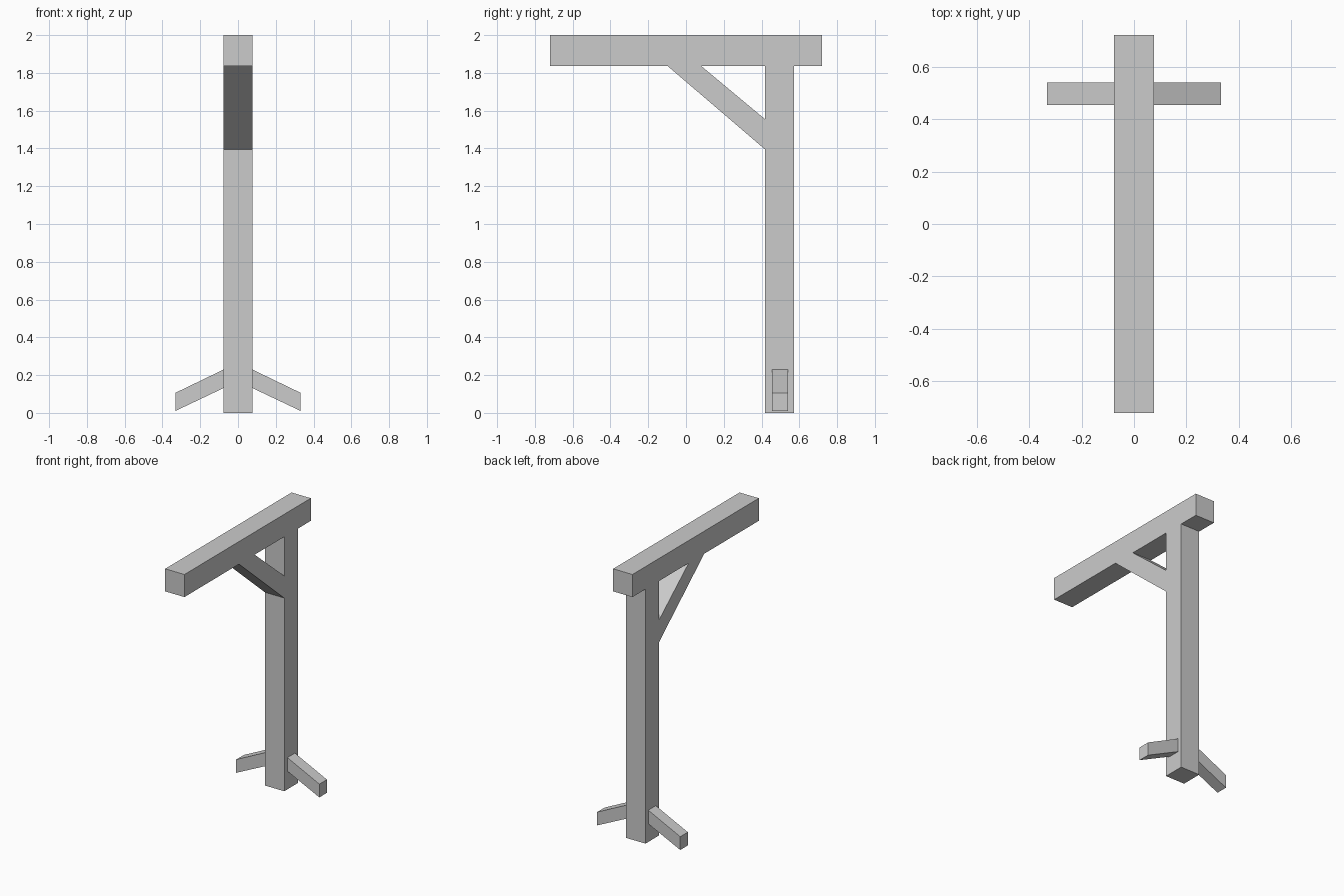
import bpy
import bmesh
from mathutils import Vector

if "Cube" in bpy.data.objects:
    bpy.data.objects.remove(bpy.data.objects["Cube"])

HALF = 0.077    # half thickness of the main timbers
BEAM_Z = 1.837  # underside of the beam
POST_Y = 0.418  # front face of the post


def prism(name, profile, start, direction):
    """Extrude a closed 3D profile along a direction into a solid timber."""
    bm = bmesh.new()
    offset = Vector(start)
    face = bm.faces.new([bm.verts.new(Vector(p) + offset) for p in profile])
    ext = bmesh.ops.extrude_face_region(bm, geom=[face], use_keep_orig=True)
    verts = [g for g in ext["geom"] if isinstance(g, bmesh.types.BMVert)]
    bmesh.ops.translate(bm, verts=verts, vec=direction)
    bmesh.ops.recalc_face_normals(bm, faces=bm.faces)
    mesh = bpy.data.meshes.new(name)
    bm.to_mesh(mesh)
    bm.free()
    obj = bpy.data.objects.new(name, mesh)
    bpy.context.collection.objects.link(obj)
    return obj


def side_timber(name, yz):
    """Timber drawn in the side view, as wide as the post."""
    return prism(name, [(0, y, z) for y, z in yz], (-HALF, 0, 0), (2 * HALF, 0, 0))


# Horizontal beam
side_timber("beam", [(-0.721, BEAM_Z), (0.721, BEAM_Z), (0.721, 2), (-0.721, 2)])

# Upright post
side_timber("post", [(POST_Y, 0), (0.572, 0), (0.572, BEAM_Z), (POST_Y, BEAM_Z)])

# Diagonal brace, cut flush with post and beam
side_timber("brace", [(POST_Y, 1.395), (POST_Y, 1.555), (0.08, BEAM_Z), (-0.098, BEAM_Z)])

# Sloping feet on both sides of the post
for side, label in ((-1, "left"), (1, "right")):
    outline = [(HALF, 0.131), (0.332, 0.01), (0.332, 0.106), (HALF, 0.229)]
    prism(label + "_foot", [(side * x, 0, z) for x, z in outline],
          (0, 0.454, 0), (0, 0.086, 0))
